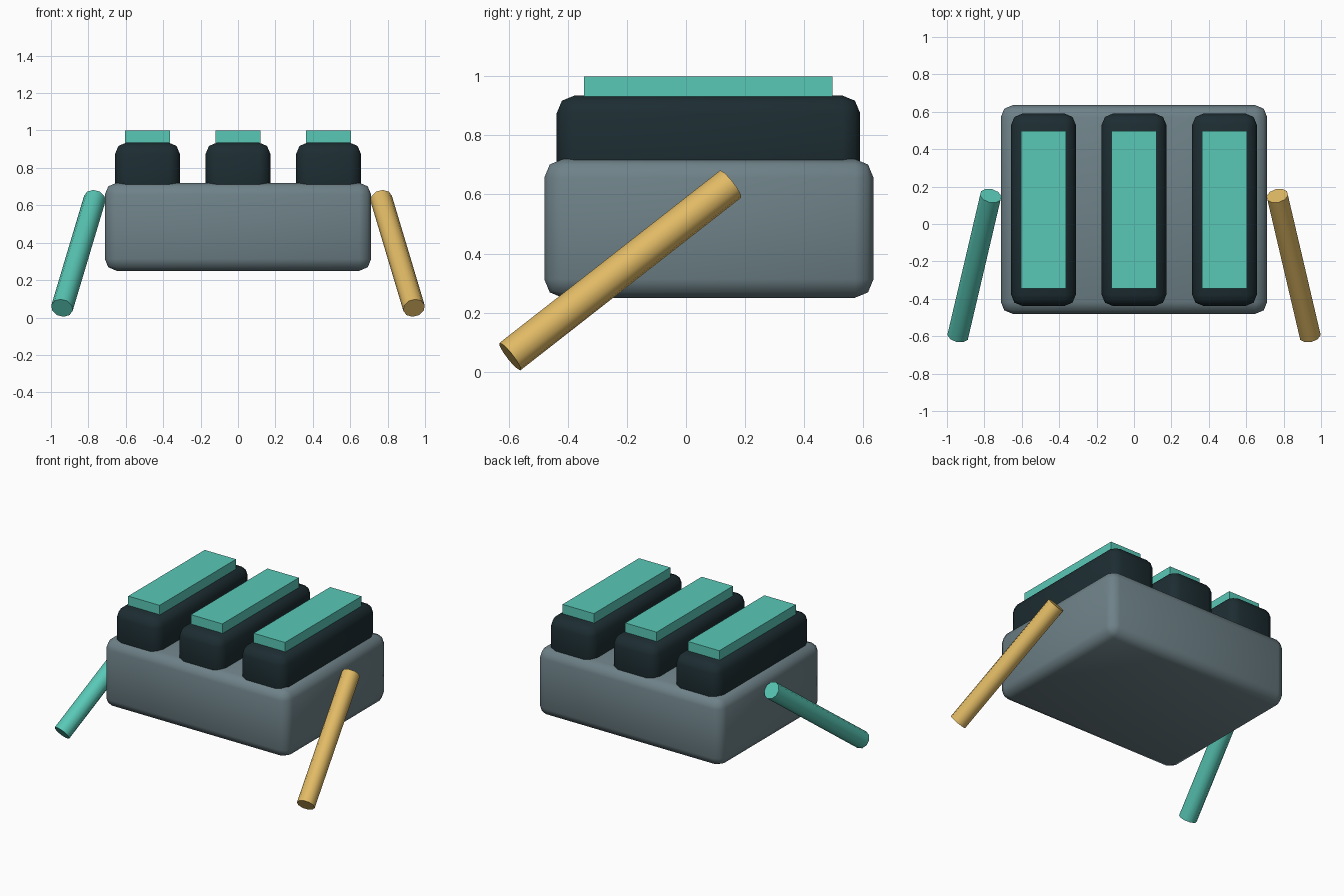
import bpy
from mathutils import Vector

if "Cube" in bpy.data.objects:
    bpy.data.objects.remove(bpy.data.objects["Cube"])


def material(name, color):
    m = bpy.data.materials.new(name)
    m.diffuse_color = (*color, 1)
    m.use_nodes = True
    m.node_tree.nodes["Principled BSDF"].inputs["Base Color"].default_value = m.diffuse_color
    return m


grey = material("slate_grey", (0.155, 0.22, 0.245))
dark = material("dark_slate", (0.012, 0.026, 0.032))
teal = material("teal", (0.10, 0.58, 0.47))
gold = material("gold", (0.75, 0.49, 0.13))


def box(name, lo, hi, mat, bevel=0.0):
    lo, hi = Vector(lo), Vector(hi)
    bpy.ops.mesh.primitive_cube_add(size=1, location=(lo + hi) / 2)
    ob = bpy.context.object
    ob.name = name
    ob.scale = hi - lo
    bpy.ops.object.transform_apply(location=False, rotation=False, scale=True)
    ob.data.materials.append(mat)
    if bevel:
        mod = ob.modifiers.new("rounded_edges", 'BEVEL')
        mod.width = bevel
        mod.segments = 2
        bpy.ops.object.shade_smooth()
    return ob


def rod(name, a, b, radius, mat):
    a, b = Vector(a), Vector(b)
    bpy.ops.mesh.primitive_cylinder_add(vertices=10, radius=radius,
                                        depth=(b - a).length, location=(a + b) / 2)
    ob = bpy.context.object
    ob.name = name
    ob.rotation_euler = (b - a).to_track_quat('Z', 'Y').to_euler()
    ob.data.materials.append(mat)
    bpy.ops.object.shade_smooth_by_angle(angle=0.8)


# Rounded main body
box("body", (-0.712, -0.48, 0.25), (0.712, 0.635, 0.72), grey, 0.063)

# Three rounded ridges, each with a flat plate on top
for label, x in (("left", -0.484), ("middle", 0), ("right", 0.484)):
    box(label + "_ridge", (x - 0.173, -0.438, 0.60), (x + 0.173, 0.59, 0.935), dark, 0.06)
    box(label + "_plate", (x - 0.121, -0.346, 0.91), (x + 0.121, 0.497, 1.0), teal)

# Slanted side rods
for label, s, mat in (("left", -1, teal), ("right", 1, gold)):
    rod(label + "_rod", (s * 0.941, -0.596, 0.051), (s * 0.766, 0.151, 0.635), 0.059, mat)
